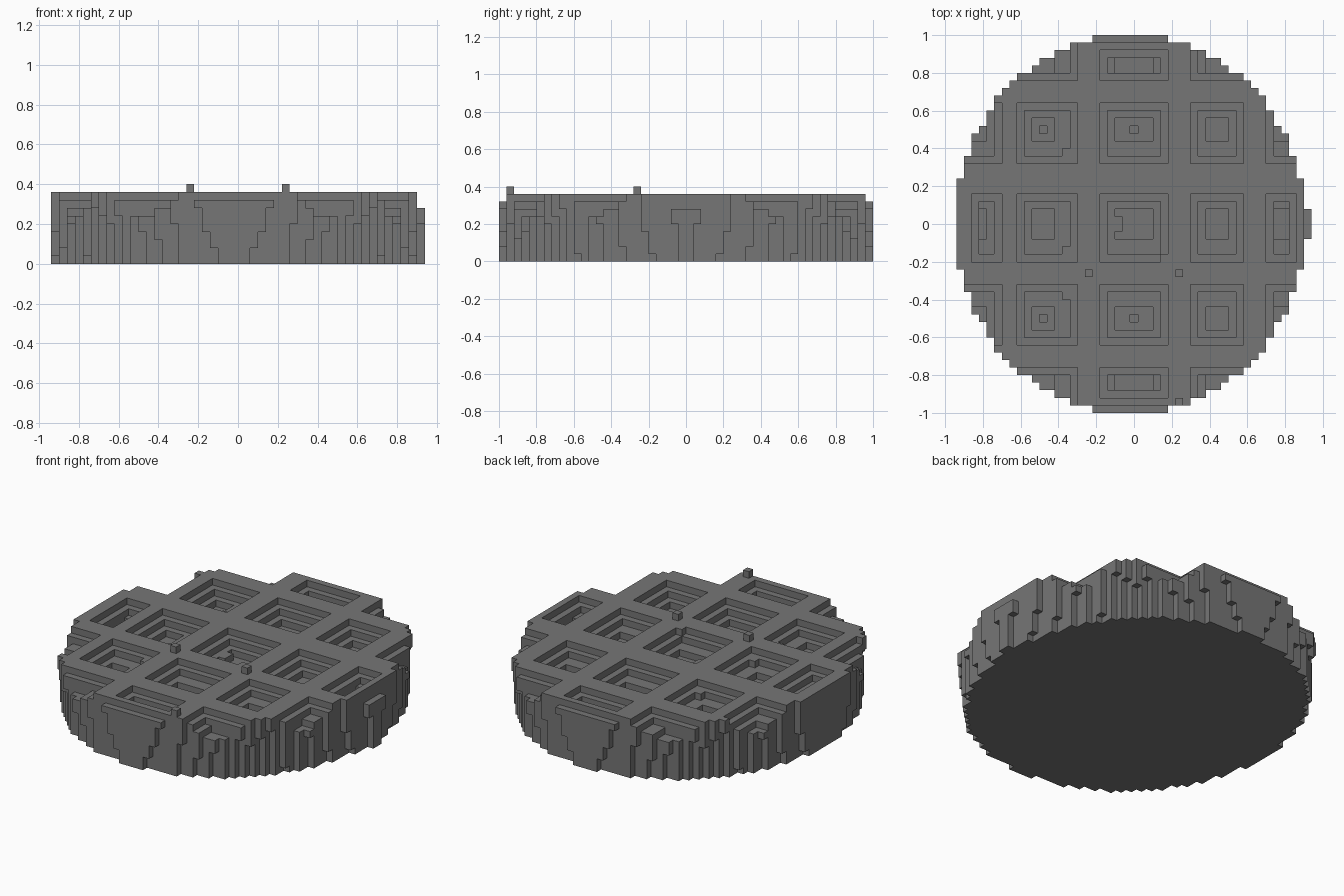
import bpy
import bmesh
from mathutils import Vector

cube = bpy.data.objects.get("Cube")
if cube:
    bpy.data.objects.remove(cube, do_unlink=True)

V = 0.04                     # block size
NX, NY, NZ = 47, 50, 9

mat = bpy.data.materials.new("plain_grey")
mat.use_nodes = True
grey = (0.18, 0.18, 0.18, 1)
mat.diffuse_color = grey
mat.node_tree.nodes["Principled BSDF"].inputs["Base Color"].default_value = grey

# Pocket steps along each axis, widest first, as block ranges (first, end)
X_STEPS = [[(2, 6), (3, 5), (3, 4)], [(8, 16), (9, 15), (10, 13)],
           [(19, 28), (20, 27), (21, 26)], [(31, 38), (32, 37), (33, 36)],
           [(41, 45), (42, 44), (42, 44)]]
Y_STEPS = [[(2, 6), (3, 5), (3, 5)], [(9, 17), (10, 16), (11, 14)],
           [(20, 29), (21, 28), (23, 27)], [(33, 41), (34, 40), (36, 39)],
           [(44, 48), (45, 47), (45, 47)]]
OPEN = {(1, 0), (3, 0), (1, 4), (3, 4), (0, 1), (0, 3), (4, 1), (4, 3)}


def widen(span, index, last, size):
    """Let a pocket at the edge of the disc run out through the rim."""
    if index == 0:
        return 0, span[1]
    return (span[0], size) if index == last else span


def column_height(i, j):
    height = NZ
    for a, xs in enumerate(X_STEPS):
        for b, ys in enumerate(Y_STEPS):
            for step in range(3):
                (x0, x1), (y0, y1) = xs[step], ys[step]
                if (a, b) in OPEN:
                    x0, x1 = widen((x0, x1), a, 4, NX)
                    y0, y1 = widen((y0, y1), b, 4, NY)
                if x0 <= i < x1 and y0 <= j < y1:
                    height = min(height, NZ - 1 - step)
    if i in (11, 23) and j in (12, 37):      # small pits in the pocket floors
        height -= 1
    if j in (0, NY - 1):                     # outermost rows stop one block low
        height = min(height, NZ - 1)
    return height


def in_disc(i, j, k):
    x = (i + 0.5 - NX / 2) * V + 0.02
    y = (j + 0.5 - NY / 2) * V
    return (x / 0.93) ** 2 + y * y <= 0.965 + 0.038 * min(k / 7, 1)


def build_blocks(name, cells):
    """Skin a set of blocks with only their outer faces."""
    bm = bmesh.new()
    corners = {}

    def vert(p):
        if p not in corners:
            corners[p] = bm.verts.new(((p[0] - NX / 2) * V, (p[1] - NY / 2) * V, p[2] * V))
        return corners[p]

    for cell in cells:
        for axis in range(3):
            for side in (0, 1):
                near = list(cell)
                near[axis] += 2 * side - 1
                if tuple(near) in cells:
                    continue
                u, w = (axis + 1) % 3, (axis + 2) % 3
                loop = []
                for du, dw in ((0, 0), (1, 0), (1, 1), (0, 1)):
                    p = list(cell)
                    p[axis] += side
                    p[u] += du
                    p[w] += dw
                    loop.append(vert(tuple(p)))
                bm.faces.new(loop if side else loop[::-1])
    mesh = bpy.data.meshes.new(name)
    bm.to_mesh(mesh)
    bm.free()
    mesh.materials.append(mat)
    obj = bpy.data.objects.new(name, mesh)
    bpy.context.collection.objects.link(obj)
    return obj


# Round slab with a grid of stepped pockets
heights = {(i, j): column_height(i, j) for i in range(NX) for j in range(NY)}
slab = {(i, j, k) for (i, j), h in heights.items() for k in range(h) if in_disc(i, j, k)}

# Bulge on the left edge
slab |= {(NX - 1, j, k) for j in range(23, 27) for k in range(7) if k > 4 or j in (24, 25)}

# Filled corners inside some pockets
slab |= {(14, 34, 7), (14, 21, 7), (14, 15, 7), (27, 20, 8), (21, 24, 6), (21, 25, 6)}
build_blocks("round_slab", slab)

# Loose crumbs standing on the top
for n, (i, j) in enumerate([(17, 18), (29, 18), (29, 1)]):
    build_blocks("crumb_%d" % (n + 1), {(i, j, NZ)})
